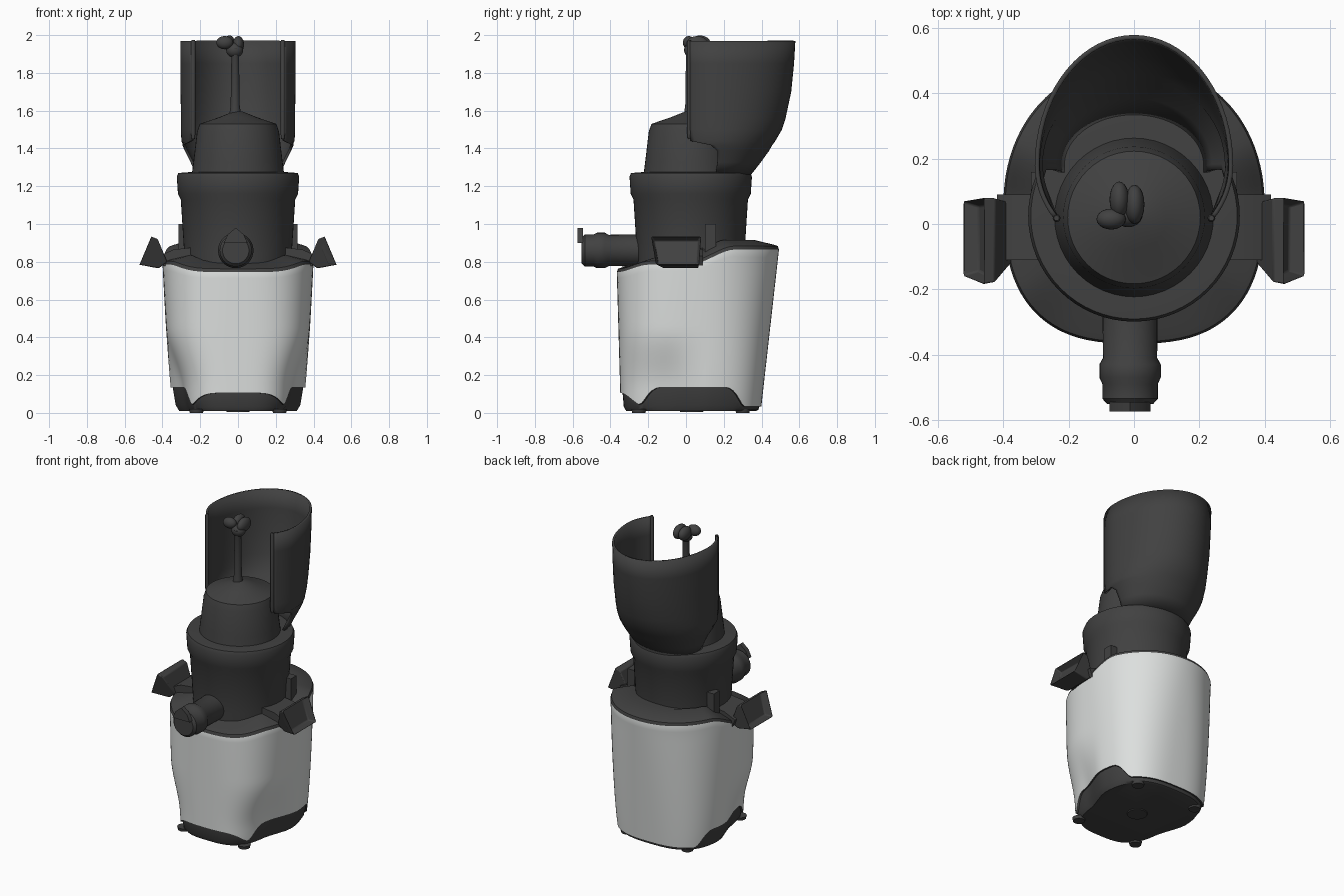
import bpy, bmesh, math
from mathutils import Vector, Matrix

cube = bpy.data.objects.get("Cube")
if cube:
    bpy.data.objects.remove(cube, do_unlink=True)


def material(name, rgb):
    m = bpy.data.materials.new(name)
    m.use_nodes = True
    m.diffuse_color = (*rgb, 1)
    b = m.node_tree.nodes["Principled BSDF"]
    b.inputs["Base Color"].default_value = (*rgb, 1)
    b.inputs["Roughness"].default_value = 0.6
    return m


DARK = material("charcoal plastic", (0.053, 0.053, 0.053))
WHITE = material("pale grey shell", (0.72, 0.74, 0.73))


def finish(name, bm, mats=(DARK,), angle=35):
    bmesh.ops.recalc_face_normals(bm, faces=bm.faces)
    me = bpy.data.meshes.new(name)
    bm.to_mesh(me)
    bm.free()
    ob = bpy.data.objects.new(name, me)
    bpy.context.collection.objects.link(ob)
    for m in mats:
        me.materials.append(m)
    bpy.ops.object.select_all(action='DESELECT')
    ob.select_set(True)
    bpy.context.view_layer.objects.active = ob
    bpy.ops.object.shade_smooth_by_angle(angle=math.radians(angle))
    return ob


def loft(bm, rings, closed=True, caps=True, mat=lambda i: 0):
    rows = [[bm.verts.new(p) for p in r] for r in rings]
    n = len(rows[0])
    for i in range(len(rows) - 1):
        for j in range(n if closed else n - 1):
            k = (j + 1) % n
            f = bm.faces.new((rows[i][j], rows[i][k], rows[i + 1][k], rows[i + 1][j]))
            f.material_index = mat(i)
    if caps:
        bm.faces.new(rows[0])
        bm.faces.new(rows[-1])


def lathe(name, profile, place=Matrix(), n=48):
    bm = bmesh.new()
    turn = [2 * math.pi * j / n for j in range(n)]
    loft(bm, [[place @ Vector((r * math.cos(a), r * math.sin(a), z)) for a in turn]
              for r, z in profile])
    return finish(name, bm)


def smooth(a, b, v):
    t = min(1, max(0, (v - a) / (b - a)))
    return t * t * (3 - 2 * t)


def mix(a, b, t):
    return a + (b - a) * t


# Motor body: a lofted rounded section with grip dents low on the front sides
def section(a, z, scale=1):
    t = z / 0.8
    hx = mix(0.335, 0.40, min(1, t) ** 0.6)
    front, back = mix(0.345, 0.368, t), mix(0.395, 0.485, t)
    cy = 0.06
    c, s = math.cos(a), math.sin(a)
    e = 2 / (mix(3.2, 2.6, min(1, t)) if s < 0 else mix(2.8, 2.1, min(1, t)))
    x = hx * math.copysign(abs(c) ** e, c)
    y = (back - cy if s > 0 else front + cy) * math.copysign(abs(s) ** e, s)
    x *= 1 - 0.17 * smooth(0.45, 0.12, z) * smooth(0.12, -0.12, y + cy)
    return x * scale, cy + y * scale


def base_edge(a):
    c, s = math.cos(a), math.sin(a)
    side = 0.10 * smooth(0.75, 0.95, abs(c))
    front = 0.07 * smooth(0.55, 1, -s)
    return 0.035 + side + front


def rim_edge(a):
    s = math.sin(a)
    return 0.745 + 0.04 * smooth(-1, -0.5, s) + 0.08 * smooth(-0.1, 0.45, s)


turn = [2 * math.pi * j / 96 for j in range(96)]
rings = []
for f, k in ((0, 0.93), (0.25, 0.96), (1, 0.97)):
    rings.append([(*section(a, base_edge(a) * f, k), 0.01 + (base_edge(a) - 0.01) * f) for a in turn])
STEPS = 20
for i in range(STEPS + 1):
    rings.append([(*section(a, z), z) for a in turn
                  for z in [mix(base_edge(a), rim_edge(a), i / STEPS)]])
for k, dz in ((0.985, 0.018), (0.94, 0.025), (0.7, 0.05)):
    rings.append([(*section(a, rim_edge(a), k), rim_edge(a) + dz) for a in turn])
bm = bmesh.new()
loft(bm, rings, mat=lambda i: 1 if 3 <= i < 3 + STEPS else 0)
finish("motor_body", bm, (DARK, WHITE), 40)

# Feet under the base
for x in (-0.22, 0.22):
    for y in (-0.25, 0.30):
        lathe("foot", [(0.035, 0), (0.04, 0.02)], Matrix.Translation((x, y, 0)), 20)
lathe("base_disc", [(0.06, 0.004), (0.065, 0.02)], Matrix.Translation((0, 0.03, 0)), 24)

# Juicing drum, collar and domed hub
lathe("drum", [(0.28, 0.76), (0.285, 0.85), (0.303, 1.13), (0.318, 1.16), (0.324, 1.25),
               (0.316, 1.27), (0.25, 1.275)], Matrix.Translation((0, 0.025, 0)), 64)
lathe("hub", [(0.245, 1.26), (0.236, 1.33), (0.217, 1.49), (0.203, 1.53), (0.1, 1.565),
              (0.025, 1.595)], Matrix.Translation((0, 0.02, 0)), 48)

# Tall open feed chute sweeping down into the collar
bm = bmesh.new()
chute = []
for z, hx, back, start in ((1.97, 0.297, 0.572, -37), (1.85, 0.297, 0.565, -37),
                           (1.7, 0.297, 0.55, -37), (1.56, 0.295, 0.52, -37),
                           (1.5, 0.295, 0.50, -37), (1.44, 0.293, 0.465, -34),
                           (1.42, 0.288, 0.45, -10), (1.39, 0.275, 0.433, -3),
                           (1.33, 0.245, 0.39, -3), (1.26, 0.215, 0.335, -5)):
    row = []
    for j in range(49):
        a = math.radians(mix(start, 180 - start, j / 48))
        s = math.sin(a)
        row.append((hx * math.cos(a), 0.18 + s * (back - 0.18 if s > 0 else 0.27), z))
    chute.append(row)
loft(bm, chute, closed=False, caps=False)
ob = finish("feed_chute", bm, angle=50)
mod = ob.modifiers.new("wall", 'SOLIDIFY')
mod.thickness = 0.014
mod.offset = 0

# Rolled front lips of the chute
for s in (-1, 1):
    lathe("chute_lip", [(0.008, 1.45), (0.012, 1.48), (0.012, 1.965), (0.008, 1.975)],
          Matrix.Translation((s * 0.237, 0.018, 0)), 12)

# Stem and lobed knob
lathe("stem", [(0.032, 1.57), (0.024, 1.63), (0.02, 1.9), (0.03, 1.93)],
      Matrix.Translation((-0.015, 0.02, 0)), 20)
bm = bmesh.new()
for x, y, z, rx, ry, rz in ((-0.045, 0.075, 1.955, 0.03, 0.055, 0.043),
                            (0.002, 0.06, 1.95, 0.03, 0.06, 0.045),
                            (-0.07, 0.015, 1.96, 0.045, 0.032, 0.035),
                            (-0.018, 0.03, 1.92, 0.045, 0.04, 0.04)):
    bmesh.ops.create_uvsphere(bm, u_segments=20, v_segments=12, radius=1,
                              matrix=Matrix.Translation((x, y, z)) @ Matrix.Diagonal((rx, ry, rz, 1)))
finish("knob", bm, angle=60)

# Front spout with flange and lever tab
forward = Matrix.Translation((-0.012, 0, 0.86)) @ Matrix.Rotation(math.radians(90), 4, 'X')
lathe("spout", [(0.085, 0.2), (0.083, 0.41), (0.094, 0.43), (0.094, 0.47), (0.085, 0.49),
                (0.085, 0.535), (0.07, 0.552)], forward, 32)
bm = bmesh.new()
tab = ((-0.075, 0.90), (0.05, 0.90), (0.03, 0.945), (-0.012, 0.98), (-0.054, 0.945))
loft(bm, [[(x, y, z) for x, z in tab] for y in (-0.575, -0.545)])
finish("spout_tab", bm)

# Side clips: slanted, recessed handles with a bracket to the body
for s, side in ((1, "left"), (-1, "right")):
    bm = bmesh.new()
    outline = ((0.375, 0.80), (0.42, 0.765), (0.525, 0.785), (0.462, 0.935), (0.425, 0.92))
    ends = ((-0.12, 0.065), (-0.12, 0.065), (-0.16, 0.07), (-0.185, 0.08), (-0.18, 0.08))
    loft(bm, [[(s * x, e[k], z) for (x, z), e in zip(outline, ends)] for k in (0, 1)])
    bmesh.ops.recalc_face_normals(bm, faces=bm.faces)
    bm.faces.ensure_lookup_table()
    outer = max(bm.faces, key=lambda f: f.calc_center_median().x * s)
    bmesh.ops.inset_individual(bm, faces=[outer], thickness=0.022)
    bmesh.ops.translate(bm, verts=outer.verts, vec=(-s * 0.045, 0, -0.012))
    ob = finish(side + "_clip", bm)
    mod = ob.modifiers.new("edge", 'BEVEL')
    mod.width = 0.006
    mod.segments = 2
    bm = bmesh.new()
    arm = ((0.25, 0.76), (0.40, 0.78), (0.42, 0.83), (0.34, 0.865), (0.25, 0.875))
    loft(bm, [[(s * x, y, z) for x, z in arm] for y in (-0.11, 0.09)])
    finish(side + "_bracket", bm)
    # Guide rib at the drum's side
    bm = bmesh.new()
    bmesh.ops.create_cube(bm, size=1, matrix=Matrix.Translation((s * 0.29, 0.13, 0.92))
                          @ Matrix.Diagonal((0.05, 0.06, 0.16, 1)))
    finish(side + "_rib", bm)
